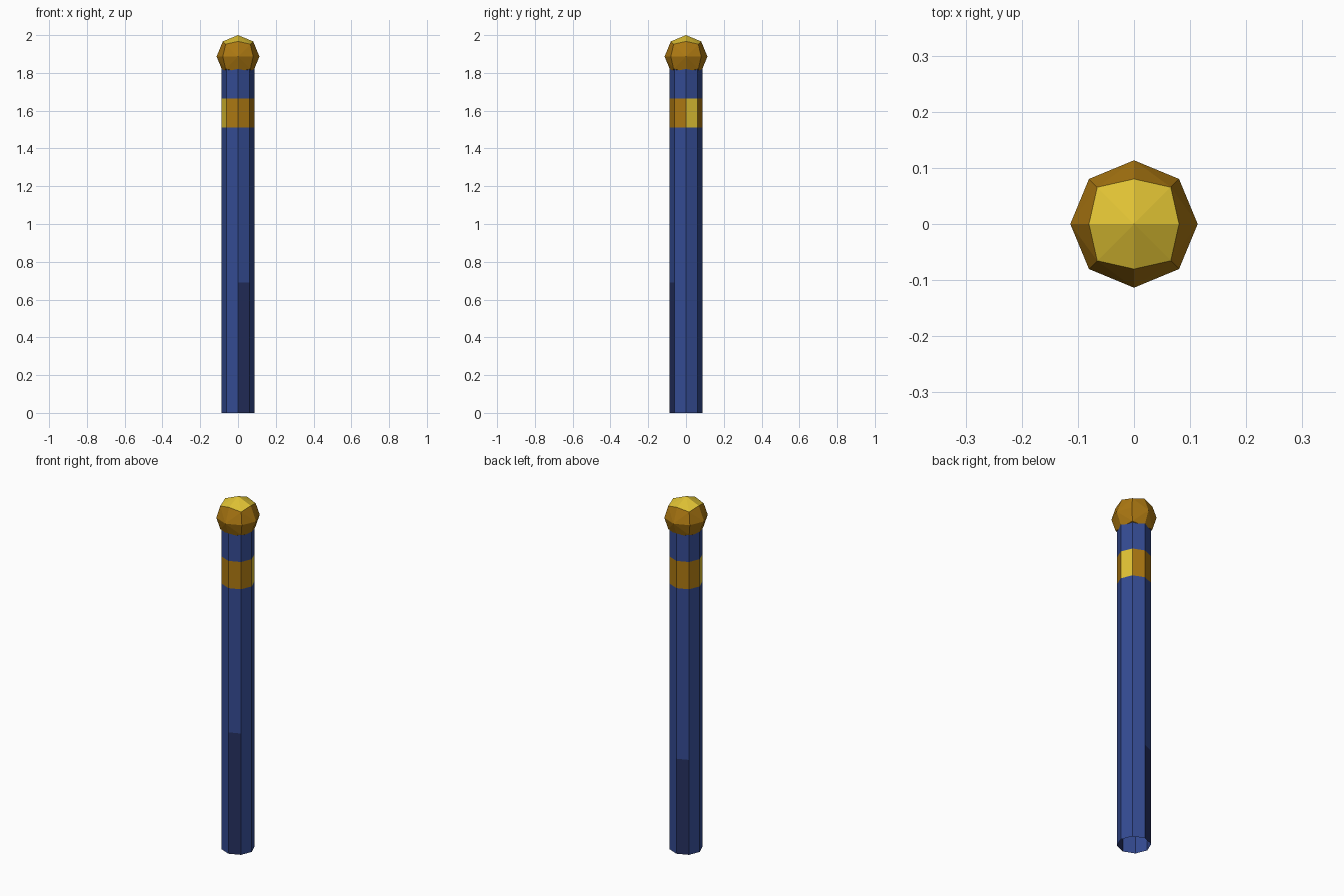
import bpy, bmesh, math
from mathutils import Vector

if "Cube" in bpy.data.objects:
    bpy.data.objects.remove(bpy.data.objects["Cube"])


def material(name, rgb):
    # sRGB 0-255 to linear
    lin = [((c / 255 + 0.055) / 1.055) ** 2.4 if c > 10 else c / 255 / 12.92 for c in rgb]
    m = bpy.data.materials.new(name)
    m.diffuse_color = (*lin, 1)
    m.use_nodes = True
    m.node_tree.nodes["Principled BSDF"].inputs["Base Color"].default_value = m.diffuse_color
    return m


BLUE = material("blue", (52, 75, 146))
NAVY = material("dark blue", (37, 48, 96))
AMBER = material("amber", (172, 120, 18))
YELLOW = material("yellow", (224, 194, 52))


def finish(bm, name, mats):
    mesh = bpy.data.meshes.new(name)
    bm.to_mesh(mesh)
    bm.free()
    for m in mats:
        mesh.materials.append(m)
    ob = bpy.data.objects.new(name, mesh)
    bpy.context.collection.objects.link(ob)
    return ob


def tube(name, levels, radius, mats, rule):
    # open octagonal tube, corners on the axes; rule(side, row) picks the colour
    bm = bmesh.new()
    rings = [[bm.verts.new((radius * math.cos(i * math.pi / 4),
                            radius * math.sin(i * math.pi / 4), z)) for i in range(8)]
             for z in levels]
    for row, (lo, hi) in enumerate(zip(rings, rings[1:])):
        for i in range(8):
            j = (i + 1) % 8
            f = bm.faces.new((lo[i], lo[j], hi[j], hi[i]))
            f.material_index = rule(i, row)
    return finish(bm, name, mats)


R = 0.0865

# shaft, open at the bottom, with two dark patches on opposite sides
tube("shaft", [0, 0.54, 0.69, 1.51], R, [BLUE, NAVY],
     lambda i, row: int((i == 2 and row == 0) or (i == 6 and row < 2)))

# gold band with two bright sides
tube("band", [1.51, 1.665], R, [AMBER, YELLOW], lambda i, row: int(i in (0, 4)))

# neck between band and knob
tube("neck", [1.665, 1.82], R, [BLUE], lambda i, row: 0)

# knob: a cube with each side split into a fan, pushed out to a ball
bm = bmesh.new()
bmesh.ops.create_cube(bm, size=2)
bmesh.ops.subdivide_edges(bm, edges=bm.edges[:], cuts=1, use_grid_fill=True)
for f in bm.faces[:]:
    f.material_index = int(f.calc_center_median().z > 0.99)
for f in bm.faces[:]:
    # split every quad from the side's centre to the cube's corner
    centre = min(f.verts, key=lambda v: v.co.length)
    corner = max(f.verts, key=lambda v: v.co.length)
    bmesh.utils.face_split(f, centre, corner)
for v in bm.verts:
    v.co = v.co.normalized() * 0.1135 + Vector((0, 0, 1.8865))
finish(bm, "knob", [AMBER, YELLOW])
